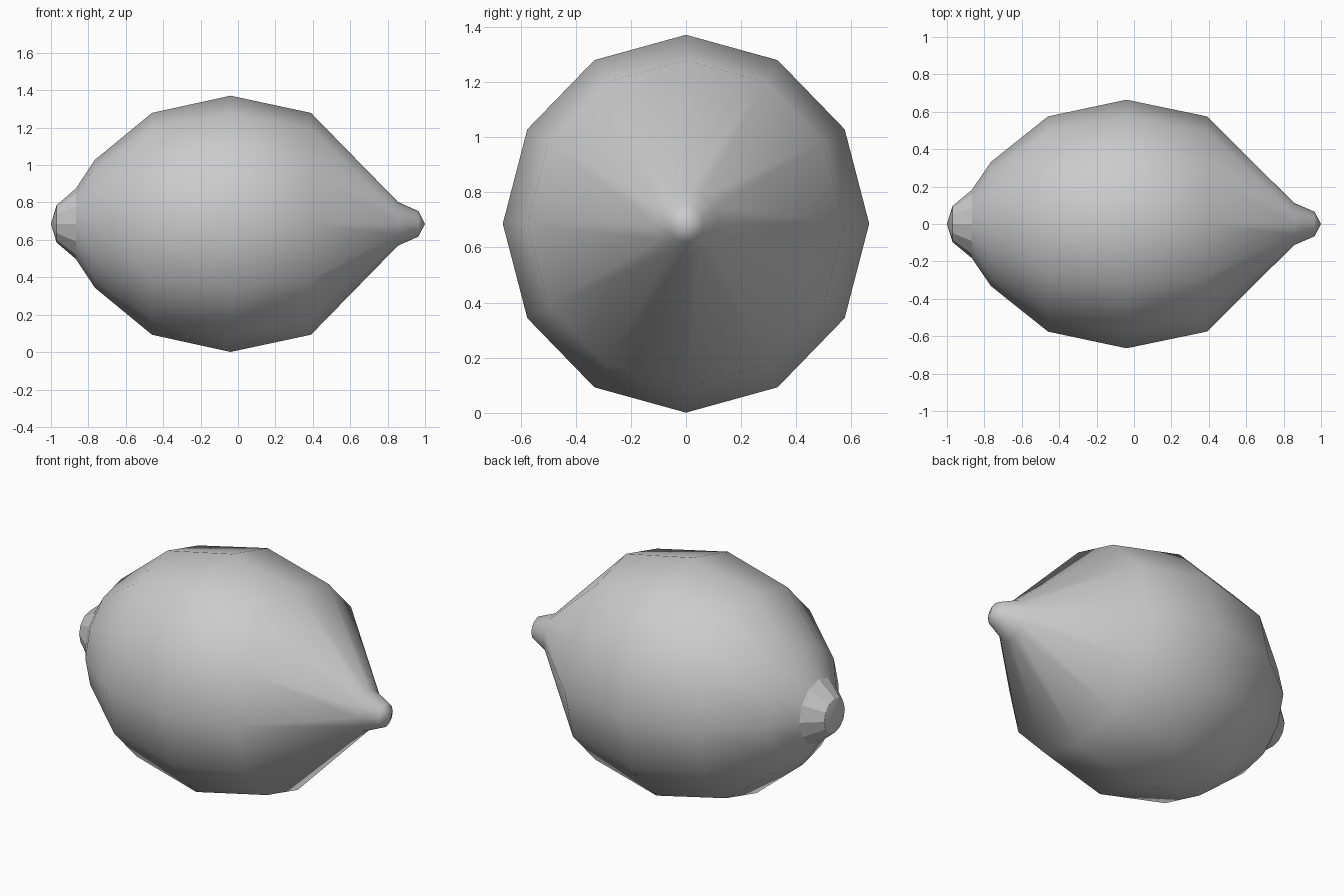
import bpy, bmesh, math

if "Cube" in bpy.data.objects:
    bpy.data.objects.remove(bpy.data.objects["Cube"])

SIDES = 12
CENTRE_Z = 0.686
Y_SCALE = 0.97

# Profile along x: (x, radius), stem end to nipple
STEM_TIP, NIPPLE_TIP = -1.0, 1.0
rings_xr = [(-0.97, 0.10), (-0.867, 0.188), (-0.765, 0.342), (-0.46, 0.593),
            (-0.04, 0.685), (0.39, 0.593), (0.855, 0.117), (0.965, 0.068)]

bm = bmesh.new()
rings = []
for x, r in rings_xr:
    ring = []
    for i in range(SIDES):
        a = 2 * math.pi * i / SIDES
        ring.append(bm.verts.new((x, r * Y_SCALE * math.cos(a), CENTRE_Z + r * math.sin(a))))
    rings.append(ring)
stem = bm.verts.new((STEM_TIP, 0, CENTRE_Z))
nipple = bm.verts.new((NIPPLE_TIP, 0, CENTRE_Z))

# Skin, with the faceted stem collar left flat
for i in range(SIDES):
    j = (i + 1) % SIDES
    for k in range(len(rings) - 1):
        a, b = rings[k], rings[k + 1]
        f = bm.faces.new((a[i], a[j], b[j], b[i]))
        f.smooth = k > 0
    bm.faces.new((stem, rings[0][j], rings[0][i])).smooth = True
    bm.faces.new((nipple, rings[-1][i], rings[-1][j])).smooth = True

# Crisp edges around the collar
for k in (0, 1):
    for i in range(SIDES):
        e = bm.edges.get((rings[k][i], rings[k][(i + 1) % SIDES]))
        e.smooth = False

bmesh.ops.recalc_face_normals(bm, faces=bm.faces)
mesh = bpy.data.meshes.new("lemon")
bm.to_mesh(mesh)
bm.free()
bpy.context.collection.objects.link(bpy.data.objects.new("lemon", mesh))
